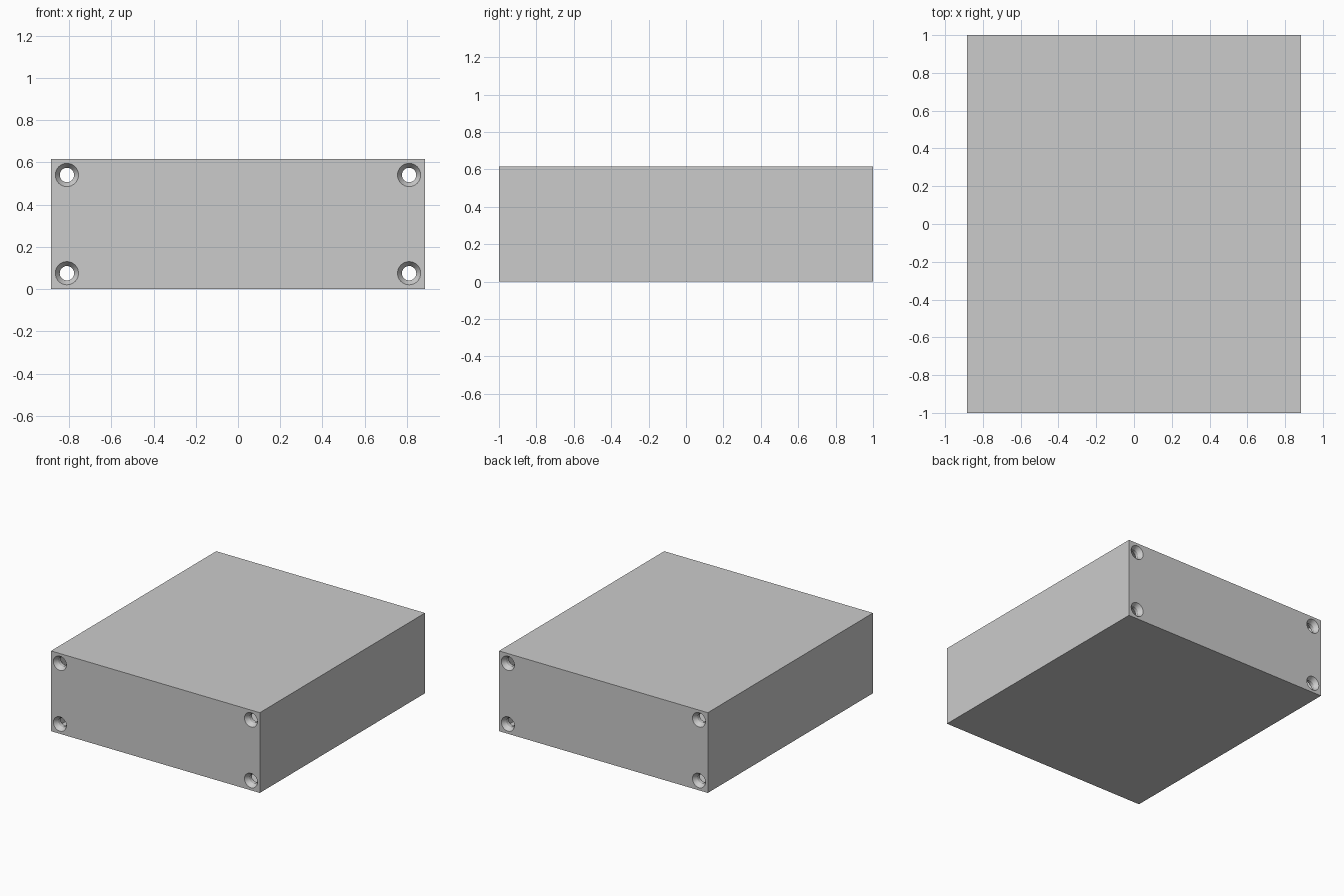
import bpy, bmesh, math

if "Cube" in bpy.data.objects:
    bpy.data.objects.remove(bpy.data.objects["Cube"])

W, D, H = 0.885, 1.0, 0.615      # half width, half depth, height
WALL, PLATE = 0.035, 0.06        # side wall and end plate thickness


def to_object(name, bm):
    bmesh.ops.recalc_face_normals(bm, faces=bm.faces)
    mesh = bpy.data.meshes.new(name)
    bm.to_mesh(mesh)
    bm.free()
    ob = bpy.data.objects.new(name, mesh)
    bpy.context.collection.objects.link(ob)
    return ob


def box(name, hx, hy, z0, z1):
    bm = bmesh.new()
    bmesh.ops.create_cube(bm, size=1)
    for v in bm.verts:
        v.co.x *= 2 * hx
        v.co.y *= 2 * hy
        v.co.z = z0 if v.co.z < 0 else z1
    return to_object(name, bm)


def screw_cutter(x, z, n=32):
    # straight bore with a countersink at both ends, turned around y
    profile = [(0.0577, -1.004), (0.034, -0.969), (0.034, 0.969), (0.0577, 1.004)]
    bm = bmesh.new()
    rings = [[bm.verts.new((x + r * math.cos(2 * math.pi * i / n), y,
                            z + r * math.sin(2 * math.pi * i / n)))
              for i in range(n)] for r, y in profile]
    for a, b in zip(rings, rings[1:]):
        for i in range(n):
            j = (i + 1) % n
            bm.faces.new((a[i], a[j], b[j], b[i]))
    bm.faces.new(rings[0])
    bm.faces.new(rings[-1])
    return to_object("screw_cutter", bm)


def cut(target, cutter):
    cutter.hide_render = True
    mod = target.modifiers.new("cut", 'BOOLEAN')
    mod.operation, mod.solver, mod.object = 'DIFFERENCE', 'EXACT', cutter
    bpy.context.view_layer.objects.active = target
    bpy.ops.object.modifier_apply(modifier=mod.name)
    bpy.data.objects.remove(cutter)


# hollow housing
housing = box("housing", W, D, 0, H)
cut(housing, box("cavity_cutter", W - WALL, D - PLATE, WALL, H - WALL))

# countersunk screw holes in the four corners
for x in (-0.81, 0.81):
    for z in (0.075, 0.54):
        cut(housing, screw_cutter(x, z))

# smooth bores, sharp box edges
bpy.ops.object.select_all(action='DESELECT')
housing.select_set(True)
bpy.context.view_layer.objects.active = housing
bpy.ops.object.shade_smooth_by_angle(angle=math.radians(30))
